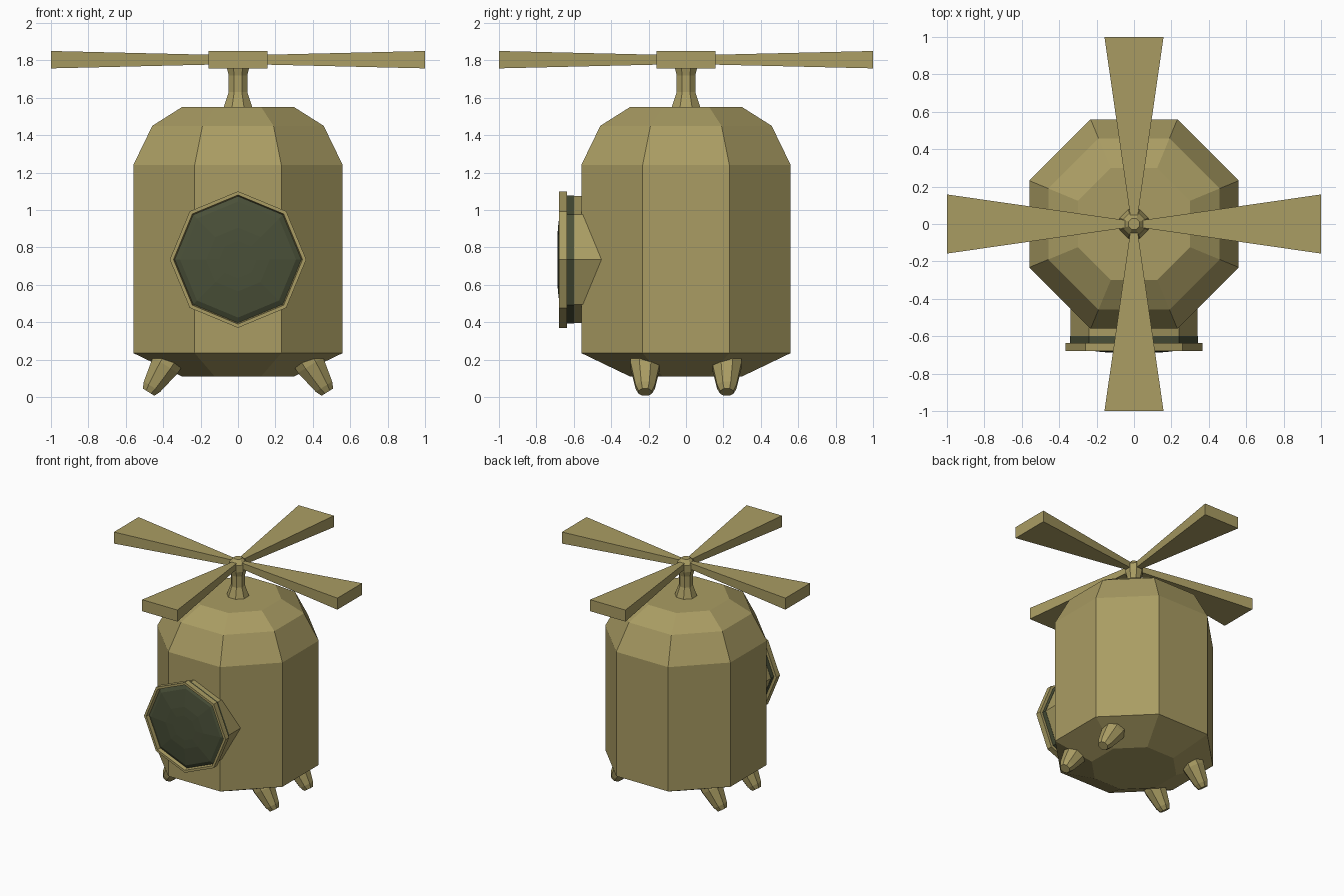
import bpy, bmesh, math
from mathutils import Matrix, Vector

if "Cube" in bpy.data.objects:
    bpy.data.objects.remove(bpy.data.objects["Cube"])


def material(name, rgb):
    m = bpy.data.materials.new(name)
    m.diffuse_color = (*rgb, 1)
    m.use_nodes = True
    m.node_tree.nodes["Principled BSDF"].inputs["Base Color"].default_value = m.diffuse_color
    return m


TAN = material("tan_paint", (0.40, 0.335, 0.125))
GLASS = material("dark_green_glass", (0.068, 0.08, 0.04))
K = 1 / math.cos(math.pi / 8)      # apothem to corner radius
HALF = math.pi / 8                 # turns flats towards the axes


def finish(name, bm, mat, matrix=Matrix()):
    bmesh.ops.recalc_face_normals(bm, faces=bm.faces)
    mesh = bpy.data.meshes.new(name)
    bm.to_mesh(mesh)
    bm.free()
    mesh.transform(matrix)
    mesh.materials.append(mat)
    ob = bpy.data.objects.new(name, mesh)
    bpy.context.collection.objects.link(ob)
    return ob


def lathe(name, profile, mat, phase=0.0, matrix=Matrix(), closed=False):
    """Eight-sided turned shape from (radius, height) points."""
    bm = bmesh.new()
    rings = [[bm.verts.new((r * math.cos(phase + i * math.pi / 4),
                            r * math.sin(phase + i * math.pi / 4), z))
              for i in range(8)] for r, z in profile]
    pairs = list(zip(rings, rings[1:]))
    if closed:
        pairs.append((rings[-1], rings[0]))
    for a, b in pairs:
        for i in range(8):
            j = (i + 1) % 8
            bm.faces.new((a[i], a[j], b[j], b[i]))
    if not closed:
        bm.faces.new(rings[0])
        bm.faces.new(rings[-1])
    return finish(name, bm, mat, matrix)


# Cabin
lathe("cabin", [(r * K, z) for r, z in
                [(0.30, 0.11), (0.56, 0.235), (0.56, 1.24), (0.458, 1.45), (0.30, 1.55)]],
      TAN, HALF)

# Rotor mast with hub cap
lathe("rotor_mast", [(r * K, z) for r, z in
                     [(0.08, 1.54), (0.05, 1.63), (0.05, 1.72), (0.06, 1.76),
                      (0.06, 1.815), (0.03, 1.85)]],
      TAN, HALF)

# Four blades, widening and thickening towards the tip
for n in range(4):
    bm = bmesh.new()
    ends = []
    for x, w, lo, hi in [(0.03, 0.018, 1.78, 1.827), (1.0, 0.158, 1.757, 1.85)]:
        ends.append([bm.verts.new(p) for p in
                     [(x, -w, lo), (x, w, lo), (x, w, hi), (x, -w, hi)]])
    a, b = ends
    bm.faces.new(a)
    bm.faces.new(b)
    for i in range(4):
        j = (i + 1) % 4
        bm.faces.new((a[i], a[j], b[j], b[i]))
    finish(f"rotor_blade_{n + 1}", bm, TAN, Matrix.Rotation(n * math.pi / 2, 4, 'Z'))

# Round window on the front: local z points to -y
front = Matrix.Translation((0, 0, 0.735)) @ Matrix.Rotation(math.pi / 2, 4, 'X')
lathe("window_tube", [(0.34, 0.42), (0.34, 0.61)], TAN, 0, front)
lathe("window_frame", [(0.365, 0.635), (0.365, 0.68), (0.345, 0.68), (0.335, 0.635)],
      TAN, 0, front, closed=True)
lathe("window_glass", [(0.342, 0.60), (0.342, 0.65), (0.31, 0.667),
                       (0.17, 0.685), (0.10, 0.688)], GLASS, 0, front)

# Four stubby feet, splayed sideways
for sx in (-1, 1):
    for sy in (-1, 1):
        up = Vector((-0.53 * sx, 0, 0.85))
        place = Matrix.Translation((0.478 * sx, 0.218 * sy, 0.026)) @ \
            up.to_track_quat('Z', 'Y').to_matrix().to_4x4()
        side = "left" if sx < 0 else "right"
        end = "front" if sy < 0 else "back"
        lathe(f"foot_{end}_{side}", [(0.036 * K, 0), (0.052 * K, 0.035),
                                     (0.079 * K, 0.17), (0.079 * K, 0.25)],
              TAN, HALF, place)
